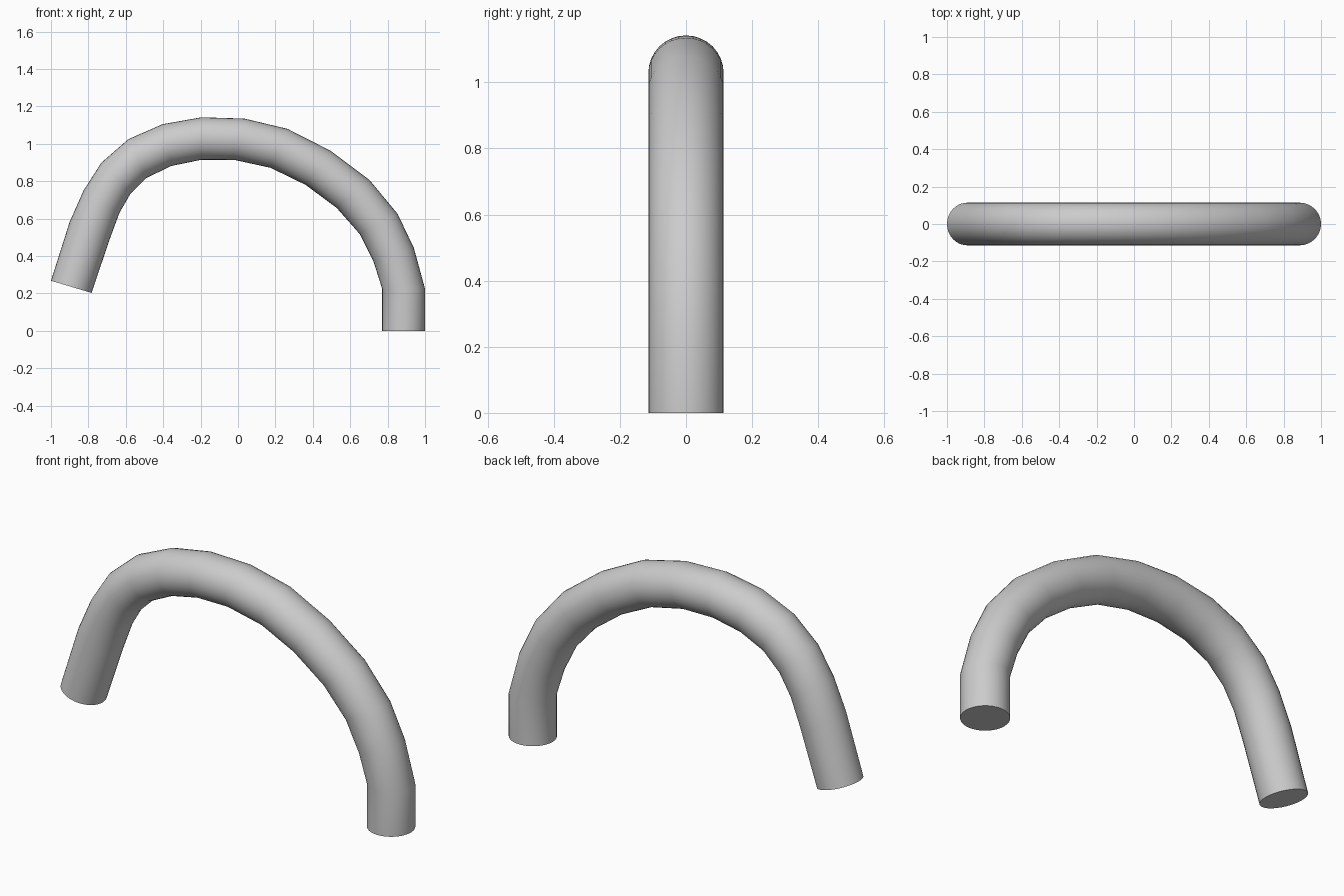
import bpy, bmesh, math
from mathutils import Vector

if "Cube" in bpy.data.objects:
    bpy.data.objects.remove(bpy.data.objects["Cube"])

SIDES = 32
HALF_DEPTH = 0.114

# Outer and inner edge of the bent pipe, as (x, z) pairs from right foot to left end
outer = [(1.0, 0), (1.0, .225), (.94, .444), (.853, .626), (.703, .807),
         (.495, .963), (.265, 1.08), (.035, 1.135), (-.195, 1.142), (-.404, 1.105),
         (-.586, 1.025), (-.73, .9), (-.826, .75), (-.9, .583), (-1.0, .268)]
inner = [(.771, 0), (.771, .225), (.725, .369), (.65, .519), (.527, .658),
         (.361, .781), (.174, .872), (-.019, .914), (-.2, .914), (-.356, .882),
         (-.489, .818), (-.575, .733), (-.634, .631), (-.687, .487), (-.783, .203)]

# One round ring across each pair of edge points
bm = bmesh.new()
rings = []
for (ox, oz), (ix, iz) in zip(outer, inner):
    a, b = Vector((ox, 0, oz)), Vector((ix, 0, iz))
    mid, half = (a + b) / 2, (a - b) / 2
    ring = []
    for k in range(SIDES):
        t = 2 * math.pi * k / SIDES
        ring.append(bm.verts.new(mid + half * math.cos(t) + Vector((0, HALF_DEPTH * math.sin(t), 0))))
    rings.append(ring)

# Skin between rings, then flat end caps
for r0, r1 in zip(rings, rings[1:]):
    for k in range(SIDES):
        n = (k + 1) % SIDES
        bm.faces.new((r0[k], r0[n], r1[n], r1[k]))
bm.faces.new(rings[0])
bm.faces.new(rings[-1])
bmesh.ops.recalc_face_normals(bm, faces=bm.faces)

mesh = bpy.data.meshes.new("curved_pipe")
bm.to_mesh(mesh)
bm.free()
pipe = bpy.data.objects.new("curved_pipe", mesh)
bpy.context.collection.objects.link(pipe)

# Smooth tube with crisp cap edges
bpy.context.view_layer.objects.active = pipe
pipe.select_set(True)
bpy.ops.object.shade_smooth_by_angle(angle=math.radians(35))
